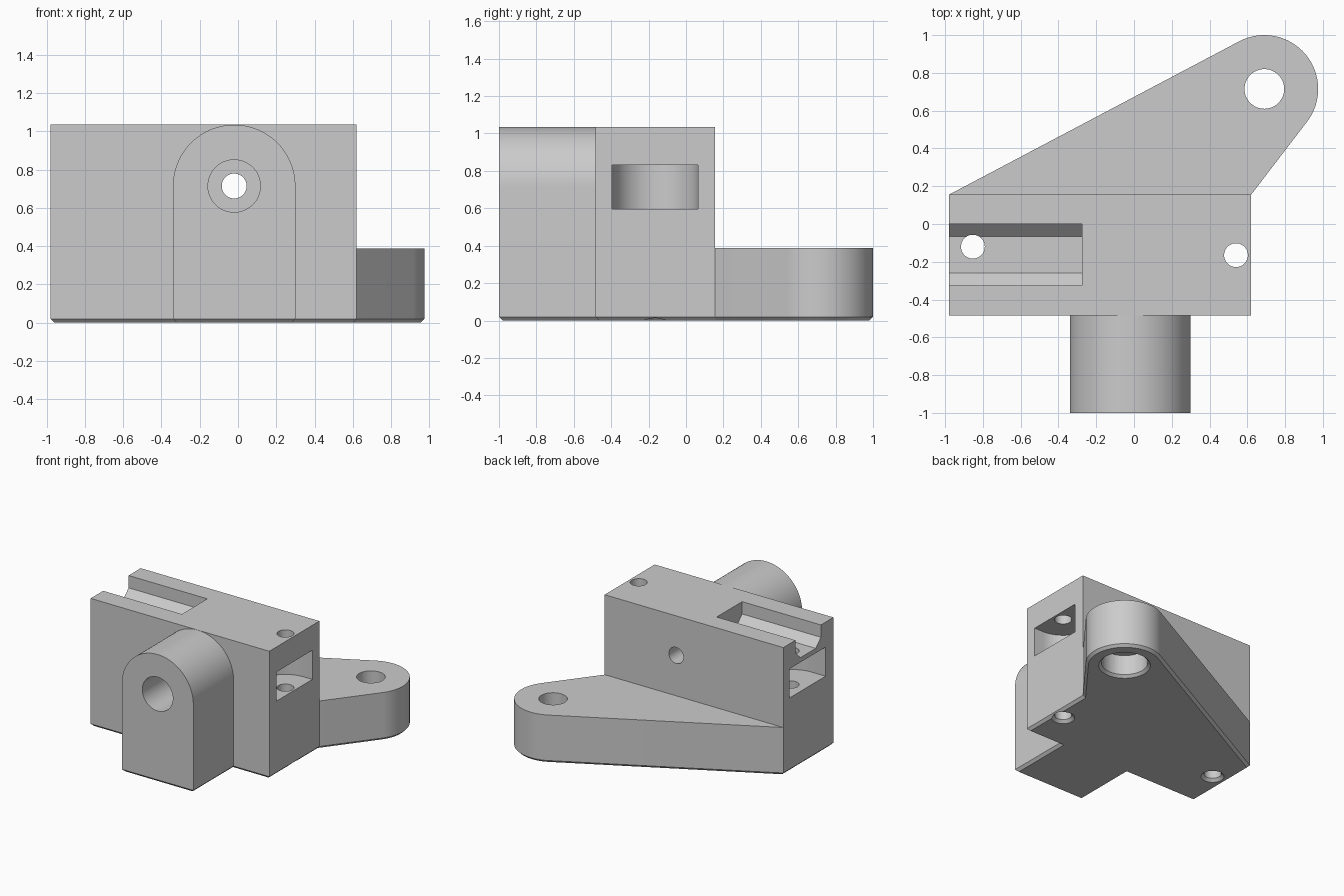
import bpy, bmesh, math
from mathutils import Matrix, Vector

if "Cube" in bpy.data.objects:
    bpy.data.objects.remove(bpy.data.objects["Cube"], do_unlink=True)

grey = bpy.data.materials.new("plain grey")
grey.use_nodes = True
COLOUR = (0.6, 0.6, 0.6, 1)
grey.diffuse_color = COLOUR
grey.node_tree.nodes["Principled BSDF"].inputs["Base Color"].default_value = COLOUR

LEFT, RIGHT, FRONT, BACK, TOP = -0.98, 0.62, -0.485, 0.155, 1.035
PLATE_TOP, CHAMFER = 0.388, 0.02

AXES = {"x": lambda u, v, w: (w, u, v),
        "y": lambda u, v, w: (u, w, v),
        "z": lambda u, v, w: (u, v, w)}


def finish(name, bm):
    bmesh.ops.recalc_face_normals(bm, faces=bm.faces)
    mesh = bpy.data.meshes.new(name)
    bm.to_mesh(mesh)
    bm.free()
    mesh.materials.append(grey)
    obj = bpy.data.objects.new(name, mesh)
    bpy.context.collection.objects.link(obj)
    return obj


def prism(name, outline, axis, lo, hi, bottom_chamfer=0):
    """Extrude a flat outline along an axis."""
    bm = bmesh.new()
    place = AXES[axis]
    face = bm.faces.new([bm.verts.new(place(u, v, hi)) for u, v in outline])
    made = bmesh.ops.extrude_face_region(bm, geom=[face], use_keep_orig=True)["geom"]
    moved = [g for g in made if isinstance(g, bmesh.types.BMVert)]
    bmesh.ops.translate(bm, verts=moved, vec=place(0, 0, lo - hi))
    if bottom_chamfer:
        rim = [e for e in bm.edges if all(v in moved for v in e.verts)]
        bmesh.ops.bevel(bm, geom=rim, offset=bottom_chamfer, offset_type="OFFSET",
                        segments=1, affect="EDGES", clamp_overlap=False)
    return finish(name, bm)


def arc(cx, cy, r, start, end, steps=32):
    return [(cx + r * math.cos(start + (end - start) * i / steps),
             cy + r * math.sin(start + (end - start) * i / steps))
            for i in range(steps + 1)]


def box(name, x, y, z):
    return prism(name, [(x[0], y[0]), (x[1], y[0]), (x[1], y[1]), (x[0], y[1])], "z", *z)


def vertical_cone(name, x, y, r_low, r_high, lo, hi):
    bm = bmesh.new()
    bmesh.ops.create_cone(bm, cap_ends=True, segments=48, radius1=r_low, radius2=r_high,
                          depth=hi - lo, matrix=Matrix.Translation((x, y, (lo + hi) / 2)))
    return finish(name, bm)


def combine(body, tool, operation):
    mod = body.modifiers.new(operation, "BOOLEAN")
    mod.operation, mod.solver, mod.object = operation, "EXACT", tool
    bpy.context.view_layer.objects.active = body
    bpy.ops.object.modifier_apply(modifier=mod.name)
    bpy.data.objects.remove(tool, do_unlink=True)


def tangent_angle(px, py, cx, cy, r, side):
    d = Vector((px - cx, py - cy))
    return math.atan2(d.y, d.x) + side * math.acos(r / d.length)


# Base footprint: front lug, main block and tapering arm with rounded end
ARM_X, ARM_Y, ARM_R = 0.69, 0.715, 0.285
LUG_X, LUG_Z, LUG_R = -0.02, 0.7145, 0.32
start = tangent_angle(RIGHT, BACK, ARM_X, ARM_Y, ARM_R, 1)
end = tangent_angle(LEFT, BACK, ARM_X, ARM_Y, ARM_R, -1) + math.tau
footprint = [(LEFT, FRONT), (LUG_X - LUG_R, FRONT), (LUG_X - LUG_R, -1),
             (LUG_X + LUG_R, -1), (LUG_X + LUG_R, FRONT), (RIGHT, FRONT), (RIGHT, BACK)]
footprint += arc(ARM_X, ARM_Y, ARM_R, start, end) + [(LEFT, BACK)]
# The lug part of the base stays under the lug itself
body = prism("bracket_body", footprint, "z", 0, PLATE_TOP, CHAMFER)

# Main block and round-topped lug
combine(body, box("block", (LEFT, RIGHT), (FRONT, BACK), (0.1, TOP)), "UNION")
lug_outline = [(LUG_X - LUG_R, 0.1), (LUG_X + LUG_R, 0.1)]
lug_outline += arc(LUG_X, LUG_Z, LUG_R, 0, math.pi, 48)
combine(body, prism("lug", lug_outline, "y", -1, FRONT + 0.04), "UNION")

# Groove with chamfered floor in the top
wall, floor = TOP - 0.1, TOP - 0.165
groove = [(-0.325, TOP + 0.1), (-0.325, wall), (-0.26, floor),
          (-0.065, floor), (0, wall), (0, TOP + 0.1)]
combine(body, prism("groove", groove, "x", LEFT - 0.1, -0.275), "DIFFERENCE")

# Round-ended side pockets, open at each end of the block
POCKET_R = 0.23
for x, y, edge in ((0.54, -0.165, RIGHT + 0.1), (-0.853, -0.155, LEFT - 0.1)):
    turn = math.pi / 2 if edge > 0 else -math.pi / 2
    outline = arc(x, y, POCKET_R, turn, turn + math.pi)
    outline += [(edge, outline[-1][1]), (edge, outline[0][1])]
    combine(body, prism("pocket", outline, "z", 0.597, 0.832), "DIFFERENCE")

# Vertical screw holes with countersunk lower rims
for x, y in ((0.54, -0.165), (-0.853, -0.12)):
    combine(body, vertical_cone("screw_hole", x, y, 0.063, 0.063, -0.1, 1.2), "DIFFERENCE")
    combine(body, vertical_cone("rim", x, y, 0.095, 0.055, -0.01, 0.03), "DIFFERENCE")

# Arm hole with counterbore from below
combine(body, vertical_cone("arm_hole", ARM_X, ARM_Y, 0.105, 0.105, -0.1, 0.5), "DIFFERENCE")
combine(body, vertical_cone("arm_bore", ARM_X, ARM_Y, 0.17, 0.17, -0.1, 0.18), "DIFFERENCE")
combine(body, vertical_cone("arm_rim", ARM_X, ARM_Y, 0.2, 0.16, -0.01, 0.03), "DIFFERENCE")

# Lug counterbore and through hole to the back
for r, back in ((0.137, -0.3), (0.065, 0.3)):
    circle = arc(LUG_X, LUG_Z, r, 0, math.tau, 48)[:-1]
    combine(body, prism("lug_hole", circle, "y", -1.1, back), "DIFFERENCE")

# Smooth curves, crisp edges
bpy.ops.object.select_all(action="DESELECT")
body.select_set(True)
bpy.context.view_layer.objects.active = body
bpy.ops.object.shade_smooth_by_angle(angle=math.radians(25))
